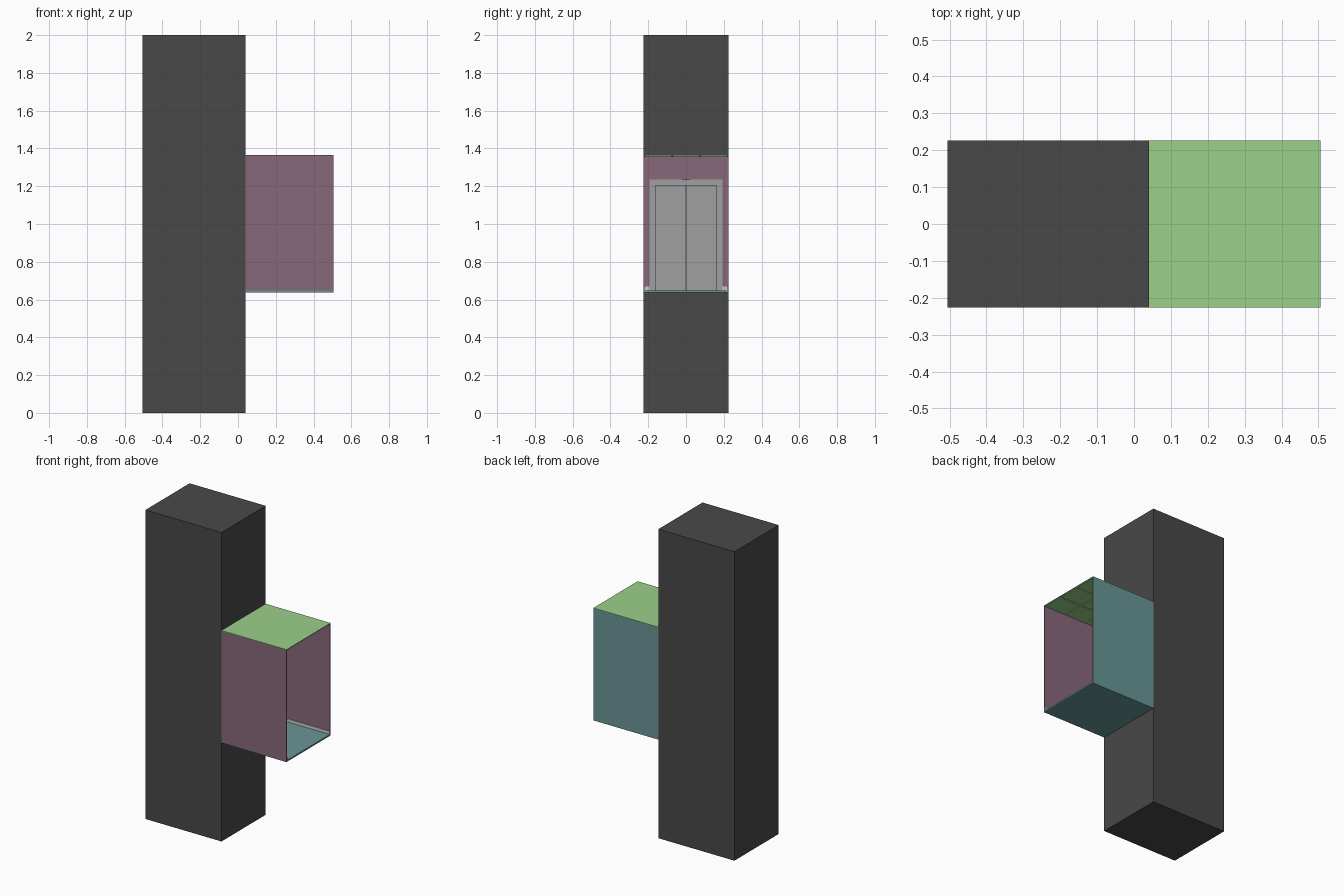
import bpy, bmesh

if "Cube" in bpy.data.objects:
    bpy.data.objects.remove(bpy.data.objects["Cube"])


def material(name, rgb):
    # display colour (0-1) converted to linear
    m = bpy.data.materials.new(name)
    m.diffuse_color = (*[c ** 2.2 for c in rgb], 1)
    m.use_nodes = True
    m.node_tree.nodes["Principled BSDF"].inputs["Base Color"].default_value = m.diffuse_color
    return m


DARK = material("charcoal", (0.29, 0.29, 0.29))
PURPLE = material("mauve", (0.53, 0.41, 0.48))
TEAL = material("teal", (0.41, 0.58, 0.58))
GREEN = material("green", (0.60, 0.81, 0.54))
STEEL = material("steel", (0.62, 0.62, 0.62))
PALE = material("pale_grey", (0.78, 0.78, 0.78))


def box(name, x, y, z, mat):
    # box from (min, max) ranges
    bm = bmesh.new()
    bmesh.ops.create_cube(bm, size=1)
    for v in bm.verts:
        v.co = [r[0] if c < 0 else r[1] for c, r in zip(v.co, (x, y, z))]
    me = bpy.data.meshes.new(name)
    bm.to_mesh(me)
    bm.free()
    me.materials.append(mat)
    ob = bpy.data.objects.new(name, me)
    bpy.context.collection.objects.link(ob)
    return ob


X0, X1, X2 = -0.505, 0.04, 0.505   # shaft back, shaft front, lobby end
W = 0.226                          # half width
Z0, Z1 = 0.638, 1.366              # lobby bottom and top
T = 0.004                          # wall thickness
FLOOR, CEIL = Z0 + 0.010, Z1 - 0.008

# elevator shaft
box("shaft", (X0, X1), (-W, W), (0, 2), DARK)

# lobby shell, open at the far end
box("lobby_floor", (X1, X2), (-W, W), (Z0, FLOOR), TEAL)
box("lobby_front_wall", (X1, X2), (-W, -W + T), (Z0, Z1 - 0.002), PURPLE)
box("lobby_rear_wall_outer", (X1, X2), (W - T / 2, W), (Z0, Z1 - 0.002), TEAL)
box("lobby_rear_wall_inner", (X1, X2), (W - T, W - T / 2), (FLOOR, CEIL), PURPLE)
box("ceiling_slab", (X1, X2), (-W, W), (Z1 - 0.004, Z1), GREEN)

# ceiling panels with narrow gaps
NX, NY, GAP = 3, 3, 0.004
dx, dy = (X2 - X1) / NX, 2 * (W - T) / NY
for i in range(NX):
    for j in range(NY):
        xa, ya = X1 + i * dx, -W + T + j * dy
        box(f"ceiling_panel_{i}_{j}", (xa + GAP, xa + dx - GAP),
            (ya + GAP, ya + dy - GAP), (CEIL, Z1 - 0.004), GREEN)

# wall around the doorway
FX = X1 + 0.008
box("door_wall_header", (X1, FX), (-0.193, 0.193), (1.235, CEIL), PURPLE)

# mirrored parts: side wall pieces, skirting, jambs and door leaves
for s, side in ((-1, "left"), (1, "right")):
    def span(a, b):
        return tuple(sorted((s * a, s * b)))
    box(f"door_wall_{side}", (X1, FX), span(0.193, W - T), (FLOOR, CEIL), PURPLE)
    box(f"door_wall_skirting_{side}", (FX, FX + 0.005), span(0.193, W - T), (FLOOR, 0.668), PALE)
    box(f"side_skirting_{side}", (FX, X2), span(W - T - 0.005, W - T), (FLOOR, 0.668), PALE)
    box(f"door_jamb_{side}", (X1, FX + 0.006), span(0.162, 0.193), (FLOOR - 0.008, 1.235), STEEL)
    box(f"door_leaf_{side}", (X1, X1 + 0.004), span(0.002, 0.162), (FLOOR, 1.205), STEEL)

# door lintel, threshold and indicator
box("door_lintel", (X1, FX + 0.006), (-0.162, 0.162), (1.205, 1.235), STEEL)
box("door_threshold", (X1, FX + 0.006), (-0.162, 0.162), (FLOOR - 0.008, FLOOR + 0.001), STEEL)
box("floor_indicator", (FX, FX + 0.011), (-0.02, 0.02), (1.208, 1.236), STEEL)
